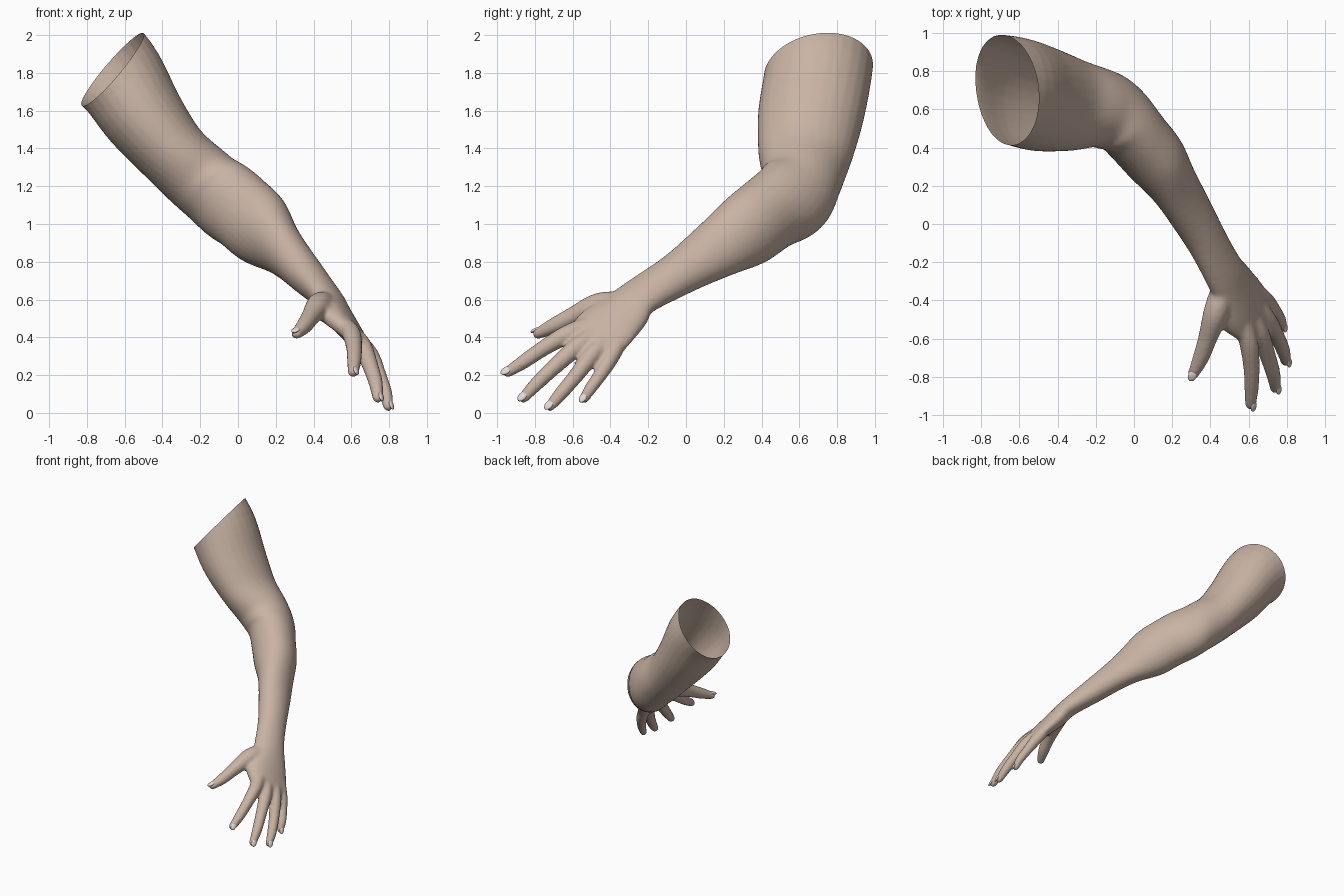
import bpy, bmesh
from math import sin, cos, pi, radians
from mathutils import Vector, Matrix

if "Cube" in bpy.data.objects:
    bpy.data.objects.remove(bpy.data.objects["Cube"])

DORSAL = Vector((0.75, 0, 0.66))      # back-of-hand direction
SIDES = 28


def material(name, rgb):
    m = bpy.data.materials.new(name)
    m.diffuse_color = (*rgb, 1)
    m.use_nodes = True
    m.node_tree.nodes["Principled BSDF"].inputs["Base Color"].default_value = m.diffuse_color
    return m


def spline(rows, steps):
    """Catmull-Rom through rows of numbers."""
    pts = [rows[0]] + rows + [rows[-1]]
    out = []
    for p, q, r, s in zip(pts, pts[1:], pts[2:], pts[3:]):
        for k in range(steps):
            t = k / steps
            out.append([0.5 * (2 * b + (c - a) * t + (2 * a - 5 * b + 4 * c - d) * t * t
                               + (3 * b - a - 3 * c + d) * t ** 3)
                        for a, b, c, d in zip(p, q, r, s)])
    return out + [list(rows[-1])]


def loft(bm, rows, steps=5):
    """Closed tube; row = x, y, z, major radius, minor radius, roll in degrees."""
    rows = spline(rows, steps)
    c = [Vector(r[:3]) for r in rows]
    n = len(c)
    tan = [(c[min(i + 1, n - 1)] - c[max(i - 1, 0)]).normalized() for i in range(n)]
    # rounded tip
    end, r = rows[-1], rows[-1][4]
    for f, s in ((0.5, 0.85), (0.85, 0.5)):
        c.append(c[n - 1] + tan[n - 1] * r * f)
        tan.append(tan[n - 1])
        rows.append(list(c[-1]) + [end[3] * s, end[4] * s, end[5]])
    rings = []
    for p, t, row in zip(c, tan, rows):
        b = (DORSAL - t * DORSAL.dot(t)).normalized()
        a = t.cross(b)
        roll = radians(row[5])
        u, v = b * cos(roll) + a * sin(roll), a * cos(roll) - b * sin(roll)
        rings.append([bm.verts.new(p + u * row[3] * cos(2 * pi * k / SIDES)
                                   + v * row[4] * sin(2 * pi * k / SIDES)) for k in range(SIDES)])
    for r0, r1 in zip(rings, rings[1:]):
        for k in range(SIDES):
            j = (k + 1) % SIDES
            bm.faces.new((r0[k], r0[j], r1[j], r1[k]))
    bm.faces.new(rings[0][::-1])
    bm.faces.new(rings[-1])


# Upper arm, elbow, forearm and palm
arm_rows = [
    (-0.84, 0.71, 1.96, 0.29, 0.29, 90), (-0.65, 0.70, 1.80, 0.285, 0.25, 90),
    (-0.50, 0.66, 1.57, 0.28, 0.22, 90), (-0.34, 0.63, 1.37, 0.25, 0.19, 85),
    (-0.19, 0.61, 1.23, 0.215, 0.19, 70), (-0.08, 0.56, 1.14, 0.225, 0.18, 50),
    (0.02, 0.45, 1.065, 0.21, 0.17, 35), (0.12, 0.33, 0.975, 0.203, 0.162, 36),
    (0.23, 0.17, 0.87, 0.161, 0.122, 62), (0.36, -0.05, 0.73, 0.122, 0.099, 83),
    (0.47, -0.25, 0.61, 0.122, 0.075, 98), (0.52, -0.33, 0.53, 0.145, 0.072, 92),
    (0.58, -0.42, 0.45, 0.165, 0.06, 90), (0.64, -0.495, 0.37, 0.16, 0.048, 90),
]
# Digits: x, y, z, radius from palm to tip
digits = {
    "thumb": [(0.47, -0.32, 0.58, 0.06), (0.43, -0.46, 0.57, 0.066), (0.385, -0.60, 0.51, 0.05),
              (0.35, -0.70, 0.46, 0.043), (0.31, -0.785, 0.42, 0.03)],
    "index": [(0.56, -0.50, 0.47, 0.045), (0.60, -0.62, 0.42, 0.05), (0.615, -0.75, 0.345, 0.043),
              (0.615, -0.86, 0.27, 0.038), (0.61, -0.945, 0.215, 0.029)],
    "middle": [(0.59, -0.46, 0.43, 0.045), (0.655, -0.565, 0.36, 0.05), (0.70, -0.69, 0.25, 0.043),
               (0.73, -0.79, 0.155, 0.038), (0.74, -0.86, 0.08, 0.029)],
    "ring": [(0.61, -0.40, 0.41, 0.045), (0.695, -0.495, 0.31, 0.048), (0.745, -0.58, 0.20, 0.041),
             (0.78, -0.66, 0.105, 0.037), (0.795, -0.72, 0.035, 0.028)],
    "little": [(0.61, -0.33, 0.42, 0.045), (0.69, -0.40, 0.29, 0.044), (0.735, -0.455, 0.20, 0.037),
               (0.765, -0.505, 0.13, 0.033), (0.775, -0.54, 0.075, 0.026)],
}
web = [(0.45, -0.47, 0.54, 0.05), (0.51, -0.53, 0.49, 0.045), (0.59, -0.58, 0.43, 0.045)]

bm = bmesh.new()
loft(bm, arm_rows)
for path in list(digits.values()) + [web]:
    loft(bm, [(x, y, z, r, r, 0) for x, y, z, r in path])
mesh = bpy.data.meshes.new("arm")
bm.to_mesh(mesh)
bm.free()
arm = bpy.data.objects.new("arm", mesh)
bpy.context.collection.objects.link(arm)

# Fuse everything into one skin
remesh = arm.modifiers.new("fuse", 'REMESH')
remesh.mode = 'VOXEL'
remesh.voxel_size = 0.011
smooth = arm.modifiers.new("soften", 'SMOOTH')
smooth.factor = 0.5
smooth.iterations = 8
skin = bpy.data.meshes.new_from_object(arm.evaluated_get(bpy.context.evaluated_depsgraph_get()))
arm.modifiers.clear()
arm.data = skin

# Open shoulder end
bm = bmesh.new()
bm.from_mesh(skin)
bmesh.ops.bisect_plane(bm, geom=bm.verts[:] + bm.edges[:] + bm.faces[:], dist=1e-5,
                       plane_co=(-0.665, 0.70, 1.815), plane_no=(-0.76, -0.14, 0.65), clear_outer=True)
for f in bm.faces:
    f.smooth = True
bm.to_mesh(skin)
bm.free()
skin.materials.clear()
skin.materials.append(material("skin", (0.58, 0.45, 0.37)))

# Fingernails
nail_mat = material("nail", (0.75, 0.70, 0.68))
for name, path in digits.items():
    p, q = Vector(path[-2][:3]), Vector(path[-1][:3])
    d = (q - p).normalized()
    up = Vector((0, 0, 1)) if name == "thumb" else DORSAL
    up = (up - d * up.dot(d)).normalized()
    r = path[-1][3]
    me = bpy.data.meshes.new(name + "_nail")
    bm = bmesh.new()
    bmesh.ops.create_uvsphere(bm, u_segments=16, v_segments=10, radius=1)
    m = Matrix((d * r * 1.1, d.cross(up) * r * 0.75, up * r * 0.35)).transposed().to_4x4()
    m.translation = q + up * r * 0.72 + d * r * 0.05
    bmesh.ops.transform(bm, matrix=m, verts=bm.verts)
    for f in bm.faces:
        f.smooth = True
    bm.to_mesh(me)
    bm.free()
    me.materials.append(nail_mat)
    bpy.context.collection.objects.link(bpy.data.objects.new(name + "_nail", me))
